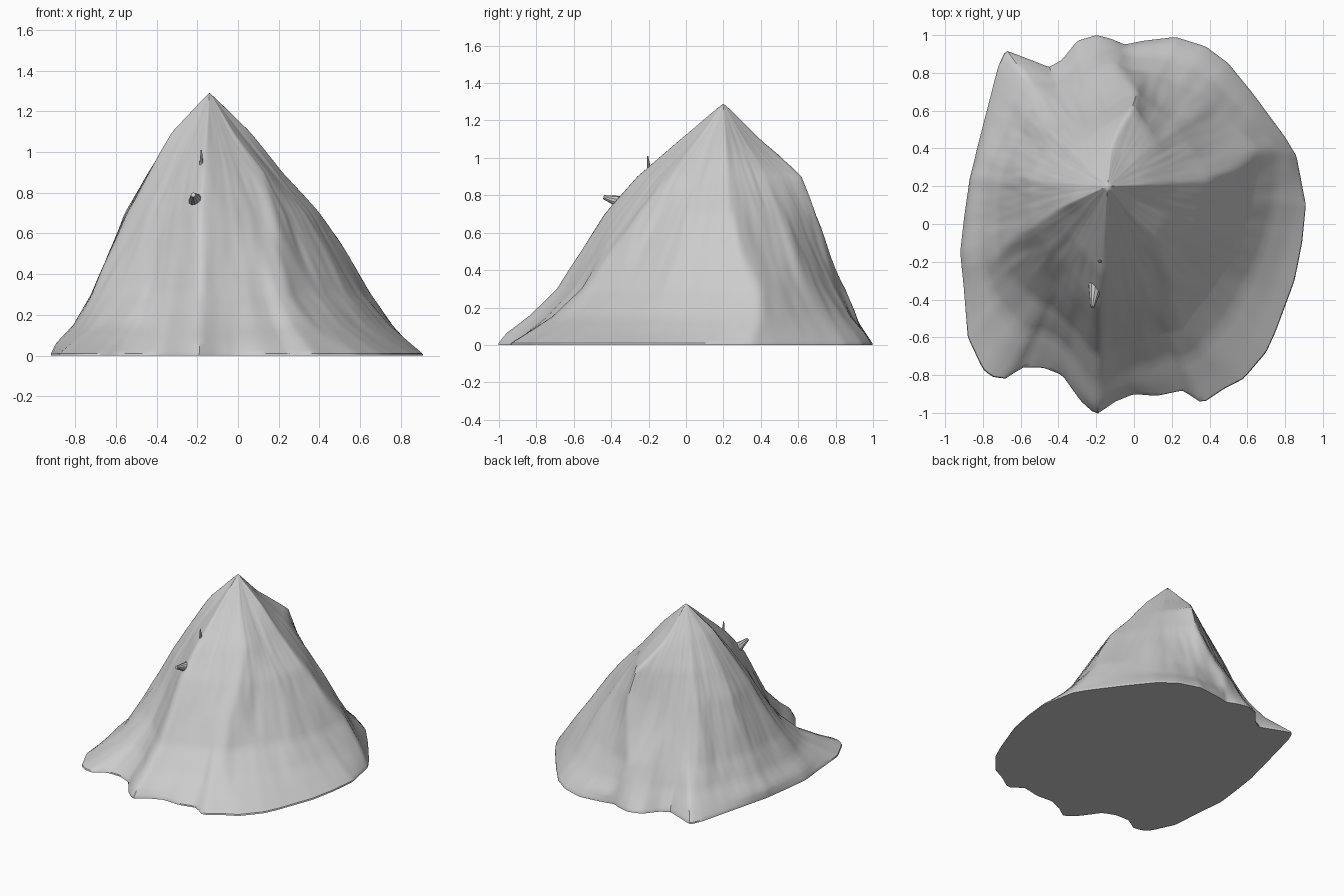
import bpy, bmesh, math
from mathutils import Vector, noise

if "Cube" in bpy.data.objects:
    bpy.data.objects.remove(bpy.data.objects["Cube"])

AX, AY, AZ = -0.14, 0.20, 1.29      # peak position
TAU = 2 * math.pi

# Wavy ground outline seen from above
outline = [(0.91, 0.1), (0.86, 0.36), (0.8, 0.46), (0.63, 0.69), (0.5, 0.85), (0.38, 0.94),
           (0.22, 0.99), (0.05, 0.97), (-0.05, 0.95), (-0.12, 0.98), (-0.2, 1.0), (-0.3, 0.97),
           (-0.38, 0.87), (-0.45, 0.83), (-0.55, 0.87), (-0.68, 0.92), (-0.72, 0.83),
           (-0.8, 0.52), (-0.87, 0.24), (-0.9, 0.03), (-0.92, -0.15), (-0.9, -0.35),
           (-0.88, -0.6), (-0.8, -0.77), (-0.75, -0.81), (-0.67, -0.82), (-0.6, -0.76),
           (-0.48, -0.76), (-0.38, -0.8), (-0.28, -0.94), (-0.2, -1.01), (-0.1, -0.94),
           (0, -0.9), (0.12, -0.91), (0.26, -0.88), (0.36, -0.95), (0.48, -0.87),
           (0.58, -0.82), (0.7, -0.68), (0.75, -0.57), (0.85, -0.3), (0.89, -0.1)]

# Distance from the peak axis at each height, for the ridges and face breaks
heights = [1.1, 0.9, 0.7, 0.5, 0.3, 0.15, 0.06]
ridges = {
    10:  [.20, .36, .55, .69, .82, .92, .98],
    40:  [.16, .34, .48, .60, .71, .80, .87],
    80:  [.20, .45, .52, .58, .65, .71, .76],
    136: [.15, .28, .38, .47, .57, .67, .77],
    175: [.17, .30, .42, .50, .57, .65, .72],
    210: [.20, .33, .46, .57, .68, .77, .86],
    241: [.17, .34, .47, .58, .71, .87, 1.04],
    266: [.23, .47, .65, .77, .90, 1.05, 1.16],
    303: [.18, .39, .55, .69, .82, .98, 1.14],
    337: [.16, .34, .51, .63, .75, .88, 1.0],
}
# Sideways wander of the curved ridges at those heights, in degrees
wander = {
    10:  [-8, -7, -6, -2, 3, 2, 0],
    80:  [5, -8, -7, 0, 6, 4, 0],
    210: [-6, -3, -1, 0, 2, 1, 0],
    303: [8, 10, 3, -3, -5, -2, 0],
}


def polygon_radius(keys, a):
    """Distance to the straight-sided polygon with corners (angle, radius)."""
    for i, (a0, r0) in enumerate(keys):
        a1, r1 = keys[(i + 1) % len(keys)]
        span, off = (a1 - a0) % TAU, (a - a0) % TAU
        if off <= span:
            return math.sin(span) / (math.sin(span - off) / r0 + math.sin(off) / r1)
    return keys[0][1]


def rounded(keys, a, w):
    """Polygon radius with softened corners."""
    w = math.radians(w)
    return (polygon_radius(keys, a - w) + 2 * polygon_radius(keys, a)
            + polygon_radius(keys, a + w)) / 4


base_keys = sorted((math.atan2(y - AY, x - AX) % TAU, math.hypot(x - AX, y - AY))
                   for x, y in outline)
coarse_base = [(math.radians(d), polygon_radius(base_keys, math.radians(d))) for d in ridges]


def section(z):
    """Ridge corners (angle, radius) at a height."""
    hs = [AZ] + heights + [0.008]
    i = next((k for k in range(len(hs) - 1) if z >= hs[k + 1]), len(hs) - 2)
    t = (hs[i] - z) / (hs[i] - hs[i + 1])
    keys = []
    for (ang, rb), (deg, prof) in zip(coarse_base, ridges.items()):
        p = [0.004] + prof + [rb]
        turn = wander.get(deg, [0] * 7)
        q = [turn[0]] + turn + [0]
        keys.append((ang + math.radians(q[i] + (q[i + 1] - q[i]) * t),
                     p[i] + (p[i + 1] - p[i]) * t))
    return keys


# Draped cloth mound
N = 240
levels = [0.0, 0.01, 0.025, 0.045, 0.065, 0.09, 0.12, 0.15] + \
         [0.15 + 0.03 * k for k in range(1, 37)] + [1.265]
bm = bmesh.new()
rings = []
for z in levels:
    zz = max(z, 0.008)
    keys = section(zz)
    w = max(0.0, 1 - (zz - 0.008) / 0.6) ** 1.6      # how much of the wavy rim remains
    ring = []
    for k in range(N):
        a = TAU * (k + 0.4) / N
        soft = 0.3 + min(1.7, zz * 6)
        wave = rounded(base_keys, a, 0.5) / rounded(coarse_base, a, soft)
        r = rounded(keys, a, soft) * wave ** w
        # shallow folds and creases, fading out at the rim and peak
        c, s = math.cos(a), math.sin(a)
        fold = noise.noise(Vector((c * 5, s * 5, z * 2.5))) \
            + 0.6 * noise.noise(Vector((c * 13 + 7, s * 13, z * 5)))
        r += 0.008 * fold * min(1, r * 2) * min(1, zz * 6)
        ring.append(bm.verts.new((AX + r * c, AY + r * s, z)))
    rings.append(ring)
for lo, hi in zip(rings, rings[1:]):
    for k in range(N):
        n = (k + 1) % N
        bm.faces.new((lo[k], lo[n], hi[n], hi[k]))
peak = bm.verts.new((AX, AY, AZ))
centre = bm.verts.new((AX, AY, 0))
for k in range(N):
    n = (k + 1) % N
    bm.faces.new((rings[-1][k], rings[-1][n], peak))
    bm.faces.new((rings[0][n], rings[0][k], centre))
mesh = bpy.data.meshes.new("tent_cloth")
bm.to_mesh(mesh)
bm.free()
tent = bpy.data.objects.new("tent_cloth", mesh)
bpy.context.collection.objects.link(tent)


def tuft(name, start, end, radius):
    """Small tapered tuft between two points."""
    s, e = Vector(start), Vector(end)
    bpy.ops.mesh.primitive_cone_add(vertices=10, radius1=radius, radius2=radius * 0.25,
                                    depth=(e - s).length, location=(s + e) / 2)
    ob = bpy.context.object
    ob.name = name
    ob.rotation_euler = (e - s).to_track_quat('Z', 'Y').to_euler()
    return ob


# Tie and flap tuft on the front seam
parts = [tent,
         tuft("seam_tie", (-0.18, -0.195, 0.92), (-0.18, -0.205, 1.01), 0.012),
         tuft("door_flap_tuft", (-0.20, -0.30, 0.75), (-0.22, -0.44, 0.79), 0.045)]
for ob in parts:
    bpy.ops.object.select_all(action='DESELECT')
    ob.select_set(True)
    bpy.context.view_layer.objects.active = ob
    bpy.ops.object.shade_smooth_by_angle(angle=math.radians(35))
